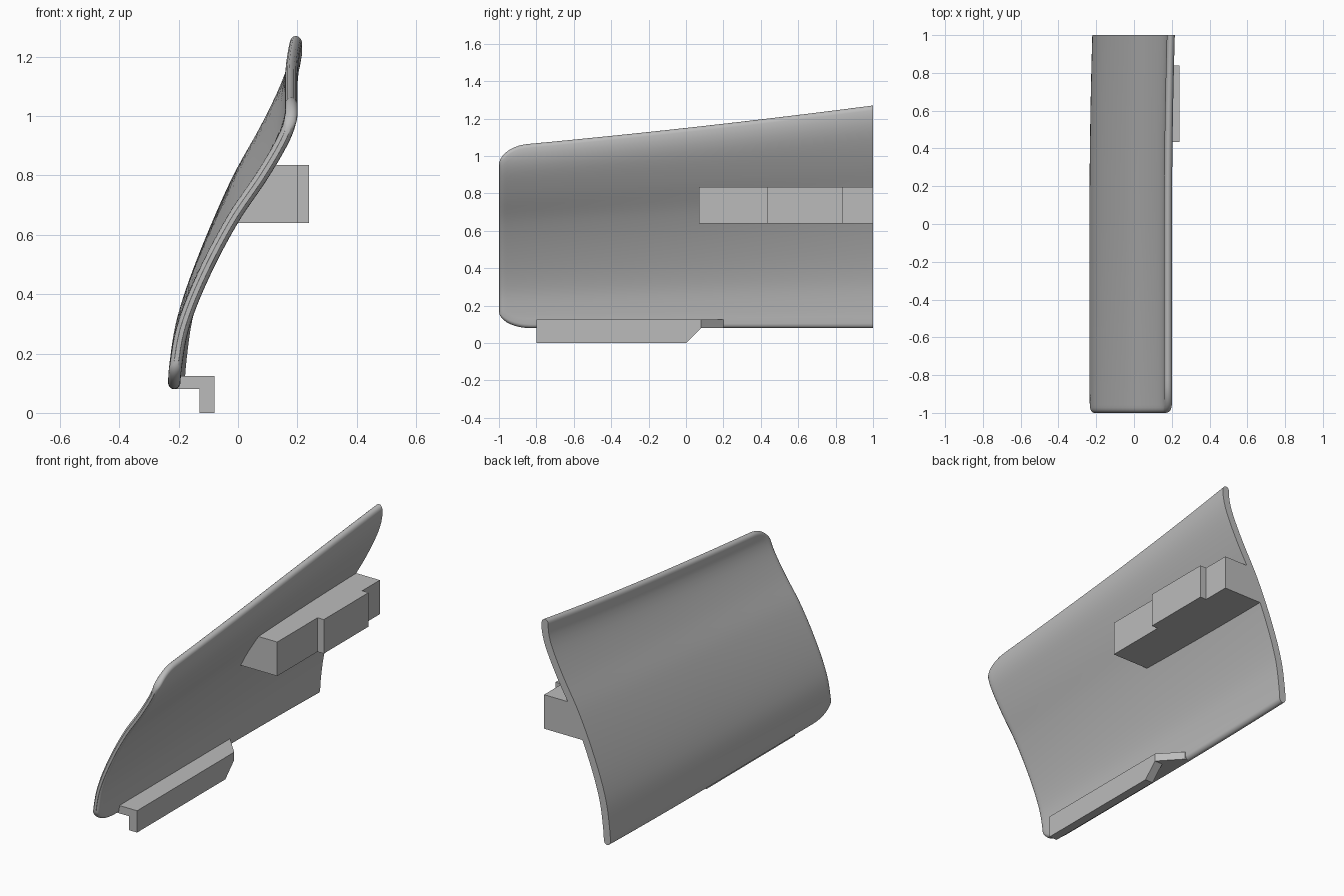
import bpy, bmesh, math
from mathutils import Vector

cube = bpy.data.objects.get("Cube")
if cube:
    bpy.data.objects.remove(cube, do_unlink=True)

GREY = (0.5, 0.5, 0.5, 1)
mat = bpy.data.materials.new("plain grey")
mat.use_nodes = True
mat.diffuse_color = GREY
mat.node_tree.nodes["Principled BSDF"].inputs["Base Color"].default_value = GREY

# Centre line of the panel at its front end, as (x, z)
LINE = [(-.216, .08), (-.211, .15), (-.185, .29), (-.118, .46), (-.018, .65),
        (.083, .80), (.153, .92), (.178, .99), (.18, 1.05)]
LOW, HIGH = LINE[0][1], LINE[-1][1]
HALF = .021


def line_x(z):
    """Smooth curve through the centre line points."""
    i = 0
    while i < len(LINE) - 2 and z > LINE[i + 1][1]:
        i += 1

    def slope(k):
        a, b = LINE[max(k - 1, 0)], LINE[min(k + 1, len(LINE) - 1)]
        return (b[0] - a[0]) / (b[1] - a[1])
    (x0, z0), (x1, z1) = LINE[i], LINE[i + 1]
    d = z1 - z0
    t = (z - z0) / d
    return ((1 + 2 * t) * (1 - t) ** 2 * x0 + t * (1 - t) ** 2 * d * slope(i)
            + t * t * (3 - 2 * t) * x1 + t * t * (t - 1) * d * slope(i + 1))


def stretch(y):
    """The panel grows taller towards the back."""
    return (1.15 + .11 * y + .01 * y * y - LOW) / (HIGH - LOW)


def centre(y, z):
    return Vector((line_x(z) + .015 * max(0, y) ** 2, y, LOW + (z - LOW) * stretch(y)))


def corner(y, length, height):
    f = max(0, 1 - (y + 1) / length)
    return height * (1 - math.sqrt(1 - f * f))


def finish(name, bm):
    bmesh.ops.recalc_face_normals(bm, faces=bm.faces)
    mesh = bpy.data.meshes.new(name)
    bm.to_mesh(mesh)
    bm.free()
    mesh.materials.append(mat)
    ob = bpy.data.objects.new(name, mesh)
    bpy.context.collection.objects.link(ob)
    return ob


def section(y):
    """Closed loop with rounded ends, thinned at the front edge."""
    z0 = LOW + corner(y, .17, .09)
    z1 = HIGH - corner(y, .15, .1)
    f = max(0, 1 - (y + 1) / .025)
    h = HALF * max(.35, math.sqrt(1 - f * f))
    ends = [h * (1 - math.cos(k * math.pi / 8)) for k in range(4)]
    n = 32
    zs = [z0 + d for d in ends]
    zs += [z0 + h + (z1 - z0 - 2 * h) * k / n for k in range(n + 1)]
    zs += [z1 - d for d in reversed(ends)]
    sides = [], []
    for z in zs:
        a, b = max(z - .005, LOW), min(z + .005, HIGH)
        tangent = (centre(y, b) - centre(y, a)).normalized()
        normal = Vector((tangent.z, 0, -tangent.x))
        d = max(0, 1 - min(z - z0, z1 - z) / h)
        off = normal * h * math.sqrt(max(.01, 1 - d * d))
        sides[0].append(centre(y, z) + off)
        sides[1].append(centre(y, z) - off)
    return sides[0] + sides[1][::-1]


# Curved panel
bm = bmesh.new()
rows = [-1 + .17 * (k / 10) ** 2 for k in range(10)]
rows += [-.83 + 1.83 * k / 24 for k in range(25)]
loops = [[bm.verts.new(p) for p in section(y)] for y in rows]
for a, b in zip(loops, loops[1:]):
    for i in range(len(a)):
        j = (i + 1) % len(a)
        bm.faces.new((a[i], a[j], b[j], b[i]))
for end in (loops[0], loops[-1]):
    m = len(end)
    for i in range(m // 2 - 1):
        bm.faces.new((end[i], end[i + 1], end[m - 2 - i], end[m - 1 - i]))
panel = finish("curved_panel", bm)
bpy.context.view_layer.objects.active = panel
panel.select_set(True)
bpy.ops.object.shade_smooth_by_angle(angle=math.radians(40))
panel.select_set(False)


def prism(name, lower, upper):
    """Solid between two matching outlines."""
    bm = bmesh.new()
    a = [bm.verts.new(p) for p in lower]
    b = [bm.verts.new(p) for p in upper]
    bm.faces.new(a)
    bm.faces.new(b)
    for i in range(len(a)):
        j = (i + 1) % len(a)
        bm.faces.new((a[i], a[j], b[j], b[i]))
    return finish(name, bm)


# Upper mount: stepped block whose inner side follows the panel
def mount_outline(z):
    def inner(y):
        return centre(y, LOW + (z - LOW) / stretch(y))
    plan = [(.2, .07), (.2, .435), (.24, .435), (.24, .84), (.2, .84), (.2, 1)]
    pts = [(x, y, z) for x, y in plan]
    return pts + [inner(y) for y in (1, .7, .4, .07)]


prism("upper_mount", mount_outline(.64), mount_outline(.835))

# Lower bracket: flat shelf tapering at the back, with a hanging lip
shelf = [(-.21, -.8), (-.08, -.8), (-.08, .08), (-.19, .2), (-.21, .2)]
prism("lower_shelf", [(x, y, .08) for x, y in shelf], [(x, y, .125) for x, y in shelf])
lip = [(-.8, 0), (0, 0), (.08, .08), (-.8, .08)]
prism("lower_lip", [(-.13, y, z) for y, z in lip], [(-.08, y, z) for y, z in lip])
